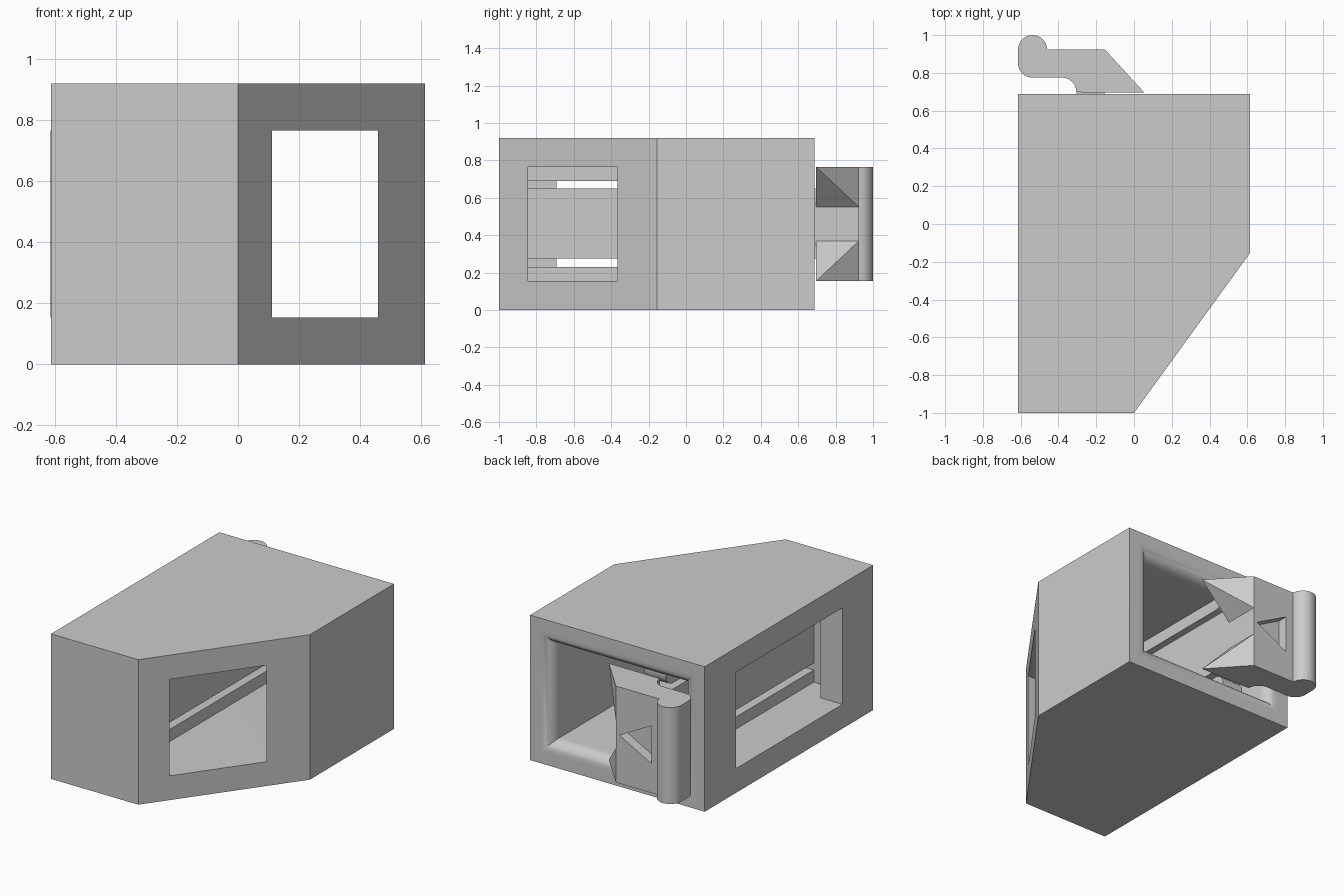
import bpy, bmesh, math
from mathutils import Vector

default = bpy.data.objects.get("Cube")
if default:
    bpy.data.objects.remove(default, do_unlink=True)

grey = bpy.data.materials.new("plain grey")
grey.use_nodes = True
grey.diffuse_color = (0.6, 0.6, 0.6, 1)
grey.node_tree.nodes["Principled BSDF"].inputs["Base Color"].default_value = (0.6, 0.6, 0.6, 1)


def loft(name, rings):
    """Skin a stack of equal-length rings and cap both ends."""
    bm = bmesh.new()
    loops = [[bm.verts.new(p) for p in ring] for ring in rings]
    n = len(loops[0])
    for a, b in zip(loops, loops[1:]):
        for i in range(n):
            j = (i + 1) % n
            bm.faces.new((a[i], a[j], b[j], b[i]))
    bm.faces.new(loops[0])
    bm.faces.new(loops[-1])
    bmesh.ops.recalc_face_normals(bm, faces=bm.faces)
    return finish(name, bm)


def finish(name, bm):
    mesh = bpy.data.meshes.new(name)
    bm.to_mesh(mesh)
    bm.free()
    mesh.materials.append(grey)
    ob = bpy.data.objects.new(name, mesh)
    bpy.context.collection.objects.link(ob)
    return ob


def prism(name, outline, z0, z1):
    return loft(name, [[(x, y, z) for x, y in outline] for z in (z0, z1)])


def box(name, x0, x1, y0, y1, z0, z1):
    return prism(name, [(x0, y0), (x1, y0), (x1, y1), (x0, y1)], z0, z1)


def combine(ob, tool, operation):
    mod = ob.modifiers.new(operation.lower(), 'BOOLEAN')
    mod.operation, mod.solver, mod.object = operation, 'EXACT', tool
    bpy.context.view_layer.objects.active = ob
    bpy.ops.object.modifier_apply(modifier=mod.name)
    bpy.data.objects.remove(tool, do_unlink=True)


def smooth(ob):
    bpy.ops.object.select_all(action='DESELECT')
    ob.select_set(True)
    bpy.context.view_layer.objects.active = ob
    bpy.ops.object.shade_smooth_by_angle(angle=math.radians(30))


def arc(cx, cy, r, a0, a1, steps=10):
    angles = [math.radians(a0 + (a1 - a0) * i / steps) for i in range(steps + 1)]
    return [(cx + r * math.cos(a), cy + r * math.sin(a)) for a in angles]


HALF, BACK, TOP, WALL, R = 0.613, 0.688, 0.92, 0.154, 0.077
MID = TOP / 2
INNER, LOW, HIGH = HALF - WALL, WALL, TOP - WALL
BAR0, BAR1 = -0.305, -0.155

# Housing with one slanted corner
housing = prism("housing", [(-HALF, -1), (0, -1), (HALF, -0.155), (HALF, BACK), (-HALF, BACK)], 0, TOP)


# Cavity, flared into a rounded lip at the back opening
def cavity_ring(y, grow):
    w, h = INNER + grow, MID - WALL + grow
    return [(sx * w, y, MID + sz * h) for sx, sz in ((-1, -1), (1, -1), (1, 1), (-1, 1))]


rings = [cavity_ring(-1 + WALL, 0)]
for i in range(9):
    a = math.radians(90 * i / 8)
    rings.append(cavity_ring(BACK - R + R * math.sin(a), R * (1 - math.cos(a))))
rings.append(cavity_ring(BACK + 0.1, R))
combine(housing, loft("cavity", rings), 'DIFFERENCE')

# Side window
combine(housing, box("side_window", -0.8, -0.4, -0.693, 0.375, LOW, HIGH), 'DIFFERENCE')
smooth(housing)

# Guide rails on floor and ceiling, rounded at the back end
for name, wall_z, side in (("lower_rail", LOW, 1), ("upper_rail", HIGH, -1)):
    z0, z1 = sorted((wall_z - side * 0.01, wall_z + side * R))
    rail = box(name, BAR0, BAR1, -0.86, BACK - 0.05, z0, z1)
    bm = bmesh.new()
    bm.from_mesh(rail.data)
    ends = [e for e in bm.edges if all(v.co.y > 0 for v in e.verts)
            and abs(sum(v.co.z for v in e.verts) / 2 - wall_z) > 0.02]
    ends = [e for e in ends if abs(e.verts[0].co.z - e.verts[1].co.z) < 0.001]
    bmesh.ops.bevel(bm, geom=ends, offset=0.07, segments=8, profile=0.5, affect='EDGES')
    bm.to_mesh(rail.data)
    bm.free()
    smooth(rail)

# Sliding bar between the rails
box("sliding_bar", BAR0, BAR1, -0.86, 0.72, 0.275, 0.65)

# Latch handle with rounded thumb grip
outline = [(BAR1, 0.695), (BAR1, 0.925), (-0.46, 0.925)]
outline += arc(-0.537, 0.923, R, 0, 180, 16)
outline += arc(-0.537, 0.852, R, 180, 270)
outline += arc(-0.382, 0.698, R, 90, 0)
latch = prism("latch_handle", outline, LOW, HIGH)

# Triangular arrow pocket in the handle
arrow = [(-0.18, MID), (-0.405, MID + 0.12), (-0.405, MID - 0.12)]
combine(latch, loft("arrow_pocket", [[(x, y, z) for x, z in arrow] for y in (0.86, 1.1)]), 'DIFFERENCE')
smooth(latch)

# Pointed prongs on the latch
for name, outer, inner in (("lower_prong", LOW, 0.37), ("upper_prong", HIGH, 0.55)):
    bm = bmesh.new()
    base = [bm.verts.new((BAR1, y, z)) for y, z in
            ((0.695, outer), (0.925, outer), (0.925, inner), (0.695, inner))]
    tip = bm.verts.new((0.055, 0.695, outer))
    bm.faces.new(base)
    for i in range(4):
        bm.faces.new((base[i], base[(i + 1) % 4], tip))
    bmesh.ops.recalc_face_normals(bm, faces=bm.faces)
    finish(name, bm)
